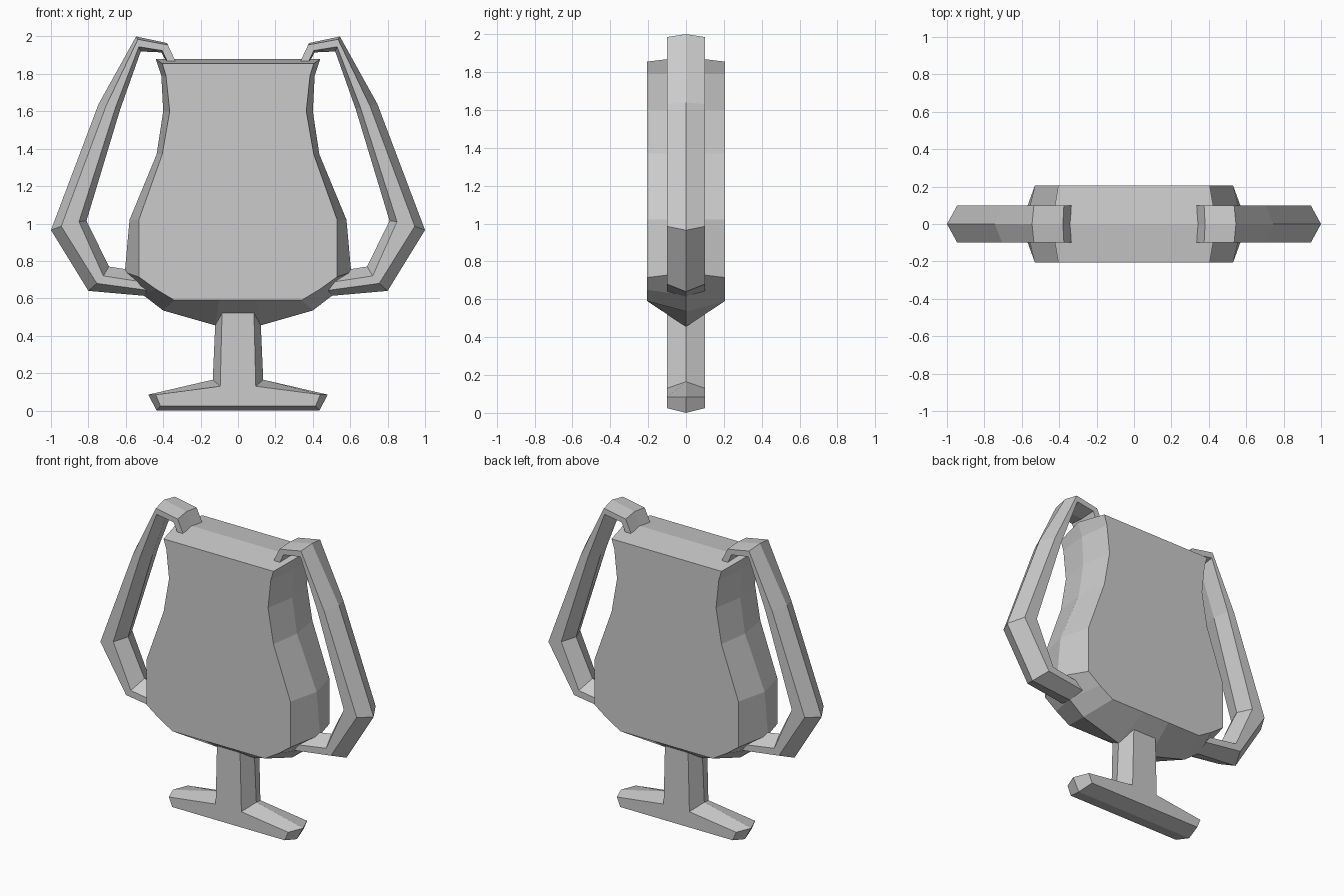
import bpy, bmesh

if "Cube" in bpy.data.objects:
    bpy.data.objects.remove(bpy.data.objects["Cube"])


def make_object(name, rings, closed_caps=True):
    """Skin a list of equal-length vertex rings and cap both ends."""
    bm = bmesh.new()
    loops = [[bm.verts.new(p) for p in ring] for ring in rings]
    n = len(loops[0])
    for a, b in zip(loops, loops[1:]):
        for i in range(n):
            j = (i + 1) % n
            bm.faces.new((a[i], a[j], b[j], b[i]))
    bm.faces.new(loops[0])
    bm.faces.new(loops[-1])
    bmesh.ops.recalc_face_normals(bm, faces=bm.faces)
    mesh = bpy.data.meshes.new(name)
    bm.to_mesh(mesh)
    bm.free()
    obj = bpy.data.objects.new(name, mesh)
    bpy.context.collection.objects.link(obj)
    return obj


def slab(name, face, middle, half_depth):
    """Symmetric flat slab: smaller front/back outline, wider middle ridge."""
    rings = []
    for half, y in ((face, -half_depth), (middle, 0), (face, half_depth)):
        outline = half + [(-x, z) for x, z in reversed(half)]
        rings.append([(x, y, z) for x, z in outline])
    return make_object(name, rings)


# Cup body: right half outlines, bottom to rim
slab("cup_body",
     [(.10, .59), (.34, .59), (.44, .65), (.53, .715), (.53, 1.02),
      (.405, 1.37), (.365, 1.6), (.385, 1.79), (.405, 1.855)],
     [(.12, .455), (.40, .535), (.51, .62), (.605, .74), (.58, 1.02),
      (.435, 1.37), (.40, 1.6), (.41, 1.79), (.44, 1.88)],
     .205)

# Stem and foot in one piece
slab("stem_and_foot",
     [(.415, .025), (.44, .085), (.095, .13), (.085, .53)],
     [(.435, 0), (.48, .085), (.135, .165), (.12, .50)],
     .1)

# Handle stations: outer ridge, outer edge, inner edge, inner ridge (x, z)
stations = [
    ((.34, 1.875), (.335, 1.87), (.375, 1.86), (.38, 1.86)),
    ((.38, 1.965), (.375, 1.955), (.405, 1.925), (.41, 1.915)),
    ((.545, 2.0), (.535, 1.985), (.53, 1.945), (.52, 1.92)),
    ((.745, 1.64), (.705, 1.63), (.655, 1.62), (.63, 1.61)),
    ((1.0, .965), (.945, .985), (.85, 1.01), (.81, 1.015)),
    ((.80, .64), (.755, .68), (.72, .72), (.69, .77)),
    ((.46, .61), (.46, .64), (.46, .68), (.50, .74)),
]
for side, label in ((1, "right_handle"), (-1, "left_handle")):
    rings = []
    for om, of, inf, im in stations:
        section = ((om, 0), (of, -.1), (inf, -.1), (im, 0), (inf, .1), (of, .1))
        rings.append([(side * x, y, z) for (x, z), y in section])
    make_object(label, rings)
